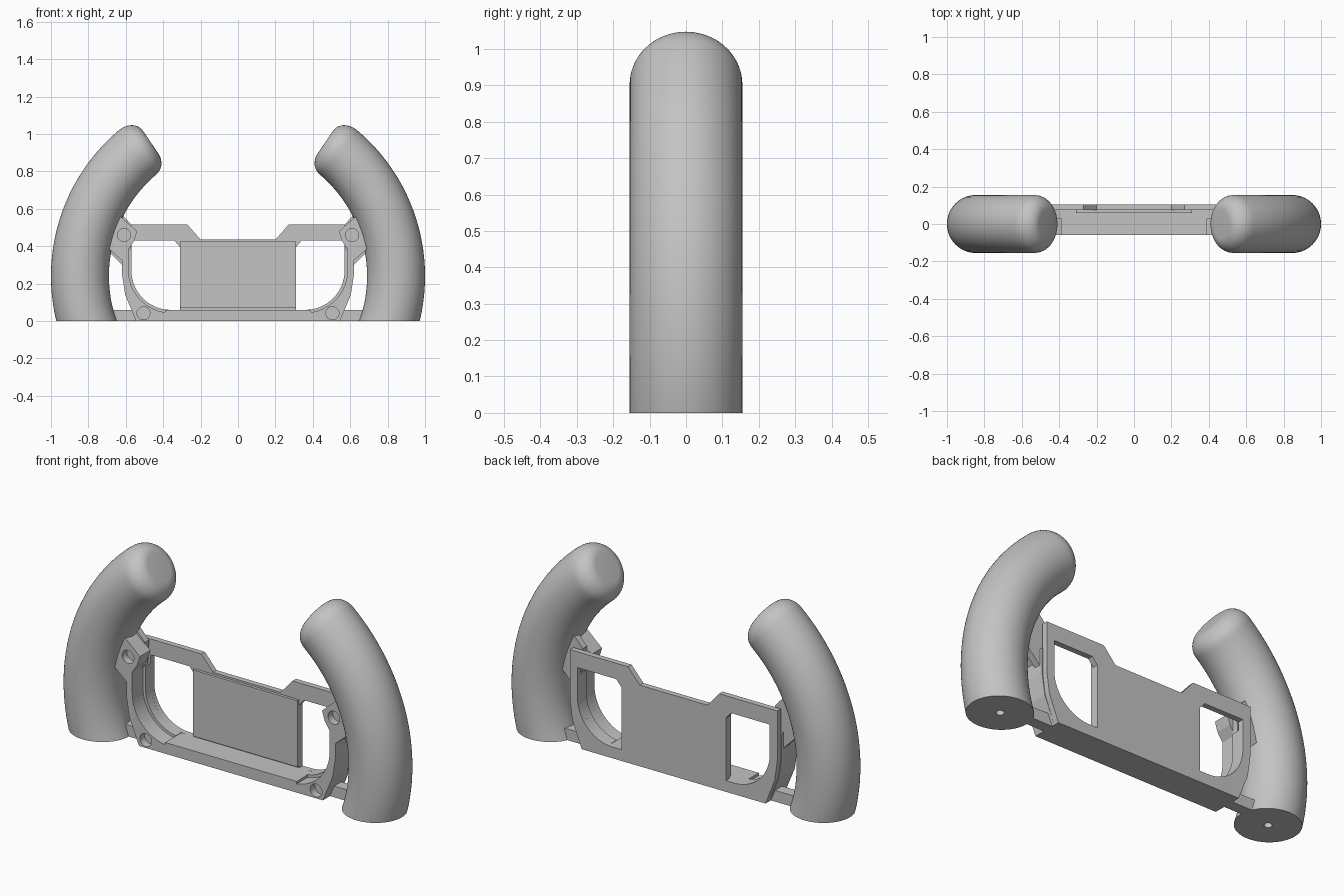
import bpy, bmesh, math
from mathutils import Vector

if "Cube" in bpy.data.objects:
    bpy.data.objects.remove(bpy.data.objects["Cube"])

grey = bpy.data.materials.new("mid_grey")
grey.diffuse_color = (0.55, 0.55, 0.55, 1)
grey.use_nodes = True
grey.node_tree.nodes["Principled BSDF"].inputs["Base Color"].default_value = grey.diffuse_color


def make(name, bm):
    bmesh.ops.recalc_face_normals(bm, faces=bm.faces)
    me = bpy.data.meshes.new(name)
    bm.to_mesh(me)
    bm.free()
    ob = bpy.data.objects.new(name, me)
    bpy.context.collection.objects.link(ob)
    me.materials.append(grey)
    return ob


def prism(name, pts, y0, y1):
    """Extrude an x/z outline from y0 to y1."""
    bm = bmesh.new()
    f = bm.faces.new([bm.verts.new((x, y0, z)) for x, z in pts])
    ext = bmesh.ops.extrude_face_region(bm, geom=[f])
    vs = [v for v in ext["geom"] if isinstance(v, bmesh.types.BMVert)]
    bmesh.ops.translate(bm, verts=vs, vec=(0, y1 - y0, 0))
    return make(name, bm)


def apply(ob, mod):
    bpy.context.view_layer.objects.active = ob
    bpy.ops.object.modifier_apply(modifier=mod.name)


def mirror(ob):
    apply(ob, ob.modifiers.new("mirror", "MIRROR"))


def cut(ob, cutter):
    m = ob.modifiers.new("cut", "BOOLEAN")
    m.operation, m.solver, m.object = "DIFFERENCE", "EXACT", cutter
    apply(ob, m)
    bpy.data.objects.remove(cutter)


def arc(cx, cz, r, a0, a1, n=16):
    out = []
    for i in range(n + 1):
        a = math.radians(a0 + (a1 - a0) * i / n)
        out.append((cx + r * math.cos(a), cz + r * math.sin(a)))
    return out


def screw_hole(ob, x, z):
    cut(ob, prism("hole_cutter", arc(x, z, 0.035, 0, 348.75, 31), -0.1, -0.02))


# Curved hand grips with rounded tips, cut flat at the base
CX, CZ, R, TUBE, N = -0.02, 0.24, 0.865, 0.155, 64
rings = [(-24 + 74 * i / 40, TUBE) for i in range(41)]
for i in range(1, 11):
    p = math.pi / 2 * i / 10
    rings.append((50 + 5.8 * math.sin(p), 0.075 + 0.08 * math.cos(p)))
bm = bmesh.new()
loops = []
for deg, r in rings:
    t = math.radians(deg)
    out = Vector((math.cos(t), 0, math.sin(t)))
    c = Vector((CX, 0, CZ)) + out * R
    loops.append([bm.verts.new(c + out * r * math.cos(2 * math.pi * k / N)
                               + Vector((0, r * math.sin(2 * math.pi * k / N), 0)))
                  for k in range(N)])
for a, b in zip(loops, loops[1:]):
    for k in range(N):
        bm.faces.new((a[k], a[(k + 1) % N], b[(k + 1) % N], b[k]))
bm.faces.new(loops[-1])
bmesh.ops.bisect_plane(bm, geom=bm.verts[:] + bm.edges[:] + bm.faces[:],
                       plane_co=(0, 0, 0), plane_no=(0, 0, -1), clear_outer=True)
bmesh.ops.holes_fill(bm, edges=[e for e in bm.edges if e.is_boundary], sides=0)
grip = make("hand_grips", bm)

# Small mounting hole in the grip base
bm = bmesh.new()
bmesh.ops.create_cone(bm, cap_ends=True, segments=24, radius1=0.02, radius2=0.02, depth=0.2)
bmesh.ops.translate(bm, verts=bm.verts, vec=(0.81, 0, 0))
cut(grip, make("grip_hole_cutter", bm))
mirror(grip)
bpy.ops.object.select_all(action="DESELECT")
grip.select_set(True)
bpy.context.view_layer.objects.active = grip
bpy.ops.object.shade_smooth_by_angle(angle=math.radians(35))

# Back plate with two rounded windows
half = [(0.545, 0), (0.6, 0.14), (0.615, 0.25), (0.615, 0.515), (0.27, 0.515), (0.2, 0.435)]
plate = prism("back_plate", half + [(-x, z) for x, z in reversed(half)], 0.075, 0.105)
window = [(0.31, 0.06)] + arc(0.36, 0.27, 0.21, -90, 0) + [(0.57, 0.43), (0.34, 0.43), (0.31, 0.395)]
for s in (1, -1):
    cut(plate, prism("window_cutter", [(s * x, z) for x, z in window], 0, 0.2))

# Raised centre panel and bottom rail
prism("centre_panel", [(-0.31, 0.07), (0.31, 0.07), (0.31, 0.425), (-0.31, 0.425)], 0.06, 0.08)
prism("bottom_rail", [(-0.39, 0), (0.39, 0), (0.39, 0.06), (-0.39, 0.06)], -0.06, 0.076)

# Side walls: inner ledge at the back, wider pocket at the front
edge = [(0.62, 0.385), (0.62, 0.25), (0.603, 0.14), (0.545, 0), (0.388, 0)]
ledge = prism("side_wall_ledge", edge + arc(0.36, 0.27, 0.21, -82, 0) + [(0.57, 0.385)], 0.03, 0.076)
mirror(ledge)
wall = prism("side_wall_front", edge + arc(0.36, 0.27, 0.225, -82.5, 0) + [(0.585, 0.385)], -0.06, 0.03)
screw_hole(wall, 0.505, 0.042)
mirror(wall)

# Upper brackets joining frame to grips
bracket = prism("upper_bracket", [(0.63, 0.56), (0.54, 0.48), (0.555, 0.43), (0.585, 0.385),
                                  (0.615, 0.38), (0.615, 0.32), (0.69, 0.385), (0.72, 0.45),
                                  (0.69, 0.53)], -0.06, 0.03)
screw_hole(bracket, 0.61, 0.46)
mirror(bracket)
mirror(prism("bracket_web", [(0.62, 0.57), (0.57, 0.515), (0.575, 0.39), (0.62, 0.3),
                             (0.7, 0.38), (0.7, 0.5)], 0.025, 0.06))

# Lower tabs joining the rail to the grips
mirror(prism("lower_tab", [(0.53, 0), (0.7, 0), (0.7, 0.06), (0.53, 0.06)], 0.0, 0.06))
